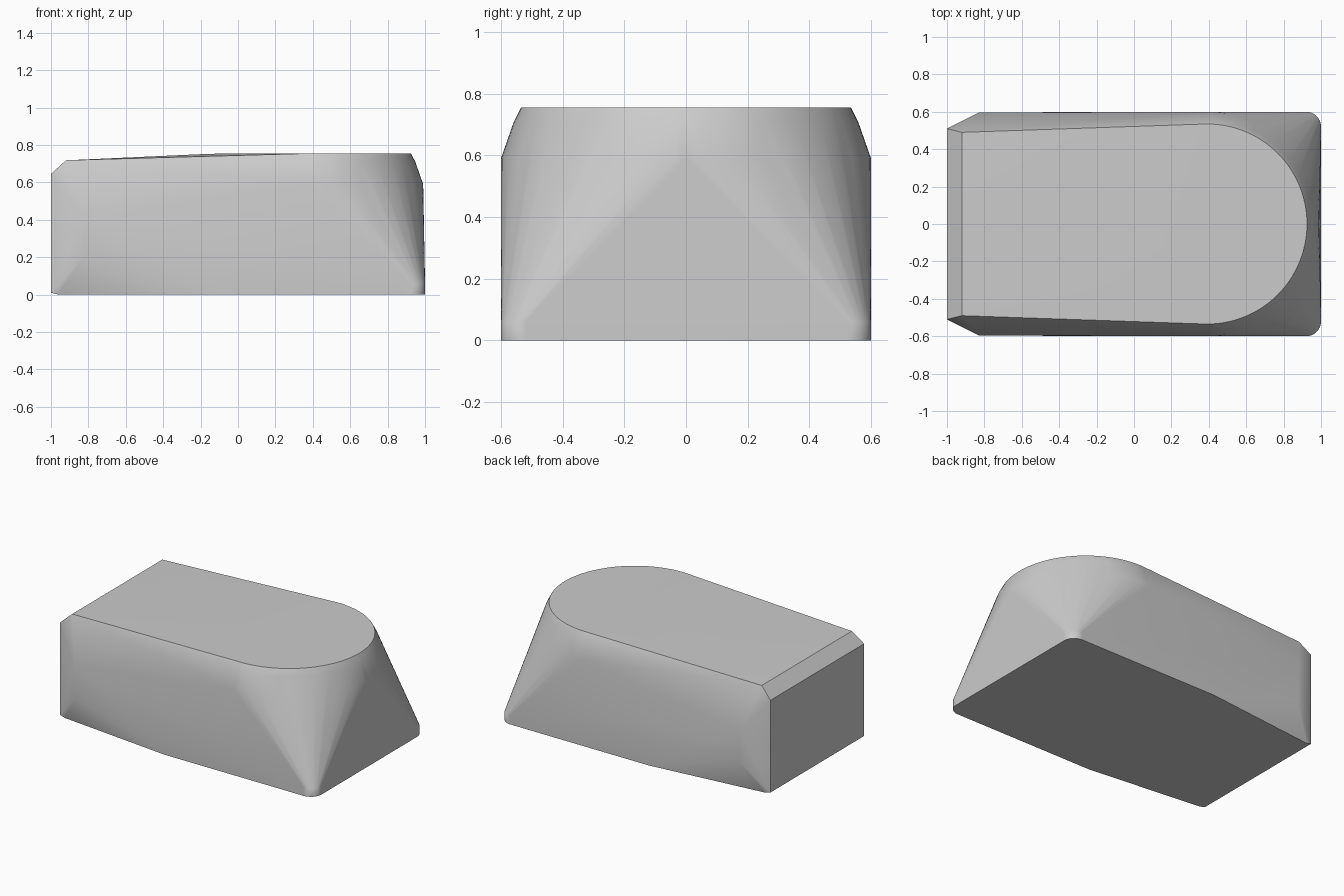
import bpy, bmesh
from math import sin, cos, pi, radians

cube = bpy.data.objects.get("Cube")
if cube:
    bpy.data.objects.remove(cube, do_unlink=True)

# Single grey material
mat = bpy.data.materials.new("plain_grey")
mat.use_nodes = True
color = (0.6, 0.6, 0.6, 1)
mat.diffuse_color = color
mat.node_tree.nodes["Principled BSDF"].inputs["Base Color"].default_value = color


def arc(cx, cy, r, z, start, end, steps):
    """Points along a horizontal arc."""
    angles = [start + (end - start) * i / steps for i in range(steps + 1)]
    return [(cx + r * cos(a), cy + r * sin(a), z) for a in angles]


# One half of the outline (y >= 0), mirrored afterwards
half = []

# Rounded nose: widest ring, shoulder and top rim
for r, z in ((0.605, 0.59), (0.563, 0.71), (0.54, 0.755)):
    half += arc(0.39, 0, r - 0.005, z, 0, pi / 2, 28)

# Small rounded foot corners under the nose
for z in (0, 0.06):
    half += arc(0.92, 0.52, 0.08, z, 0, pi / 2, 8)

# Slightly arched top, chamfered square end, flank corners and base
half += [
    (-0.15, 0.35, 0.753), (-0.92, 0.49, 0.718),
    (-1, 0.51, 0.645), (-1, 0.51, 0.01), (-0.96, 0.512, 0),
    (-0.83, 0.595, 0.43), (-0.82, 0.595, 0.21), (-0.14, 0.6, 0),
]

# Wrap both halves in one convex body
bm = bmesh.new()
for x, y, z in half:
    for side in (1, -1):
        bm.verts.new((x, side * y, z))
bmesh.ops.remove_doubles(bm, verts=bm.verts, dist=0.0005)
hull = bmesh.ops.convex_hull(bm, input=bm.verts)
unused = {v for v in hull["geom_interior"] + hull["geom_unused"]
          if isinstance(v, bmesh.types.BMVert)}
bmesh.ops.delete(bm, geom=list(unused), context="VERTS")
bmesh.ops.dissolve_limit(bm, angle_limit=radians(0.5), verts=bm.verts, edges=bm.edges)
bmesh.ops.recalc_face_normals(bm, faces=bm.faces)

mesh = bpy.data.meshes.new("rounded_block")
bm.to_mesh(mesh)
bm.free()
mesh.materials.append(mat)
block = bpy.data.objects.new("rounded_block", mesh)
bpy.context.collection.objects.link(block)

# Soft creases on the flanks, hard rims
bpy.ops.object.select_all(action="DESELECT")
block.select_set(True)
bpy.context.view_layer.objects.active = block
bpy.ops.object.shade_smooth_by_angle(angle=radians(35))
weighted = block.modifiers.new("weighted_normals", "WEIGHTED_NORMAL")
weighted.keep_sharp = True
